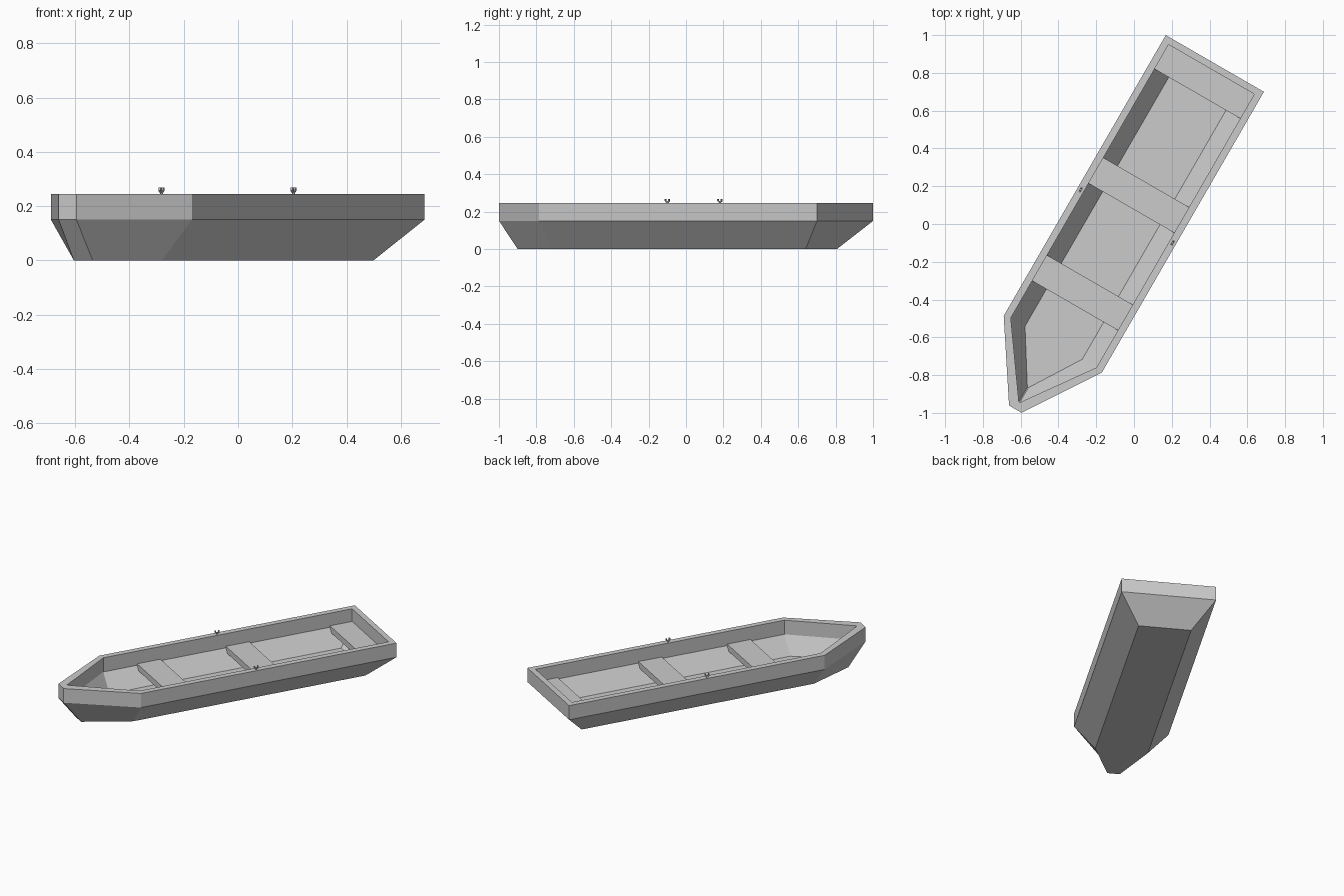
import bpy, bmesh, math
from mathutils import Matrix

if "Cube" in bpy.data.objects:
    bpy.data.objects.remove(bpy.data.objects["Cube"])

# Boat is modelled along local y (stern +y, bow -y), then turned 30 degrees
PLACE = Matrix.Translation((-0.047, 0.027, 0)) @ Matrix.Rotation(math.radians(-30), 4, 'Z')


def finish(name, bm):
    bmesh.ops.recalc_face_normals(bm, faces=bm.faces)
    me = bpy.data.meshes.new(name)
    bm.to_mesh(me)
    bm.free()
    ob = bpy.data.objects.new(name, me)
    bpy.context.collection.objects.link(ob)
    ob.matrix_world = PLACE
    return ob


def outline(bm, half, stern, shoulder, tip_half, tip, z):
    right = [(half, stern), (half, shoulder), (tip_half, tip)]
    pts = right + [(-x, y) for x, y in reversed(right)]
    return [bm.verts.new((x, y, z)) for x, y in pts]


def add_box(bm, x0, x1, y0, y1, z0, z1):
    m = Matrix.Translation(((x0 + x1) / 2, (y0 + y1) / 2, (z0 + z1) / 2)) \
        @ Matrix.Diagonal((x1 - x0, y1 - y0, z1 - z0, 1))
    bmesh.ops.create_cube(bm, size=1, matrix=m)


# Hull: outlines lofted from the keel up over the rim and down to the floor
bm = bmesh.new()
rings = [outline(bm, *r) for r in (
    (0.167, 0.804, -0.756, 0.040, -1.047, 0.0),
    (0.300, 0.950, -0.766, 0.038, -1.163, 0.15),
    (0.300, 0.950, -0.766, 0.038, -1.163, 0.245),
    (0.262, 0.914, -0.757, 0.003, -1.120, 0.245),
    (0.262, 0.914, -0.757, 0.003, -1.120, 0.15),
    (0.175, 0.800, -0.757, 0.003, -1.030, 0.04))]
for a, b in zip(rings, rings[1:]):
    for i in range(6):
        j = (i + 1) % 6
        bm.faces.new((a[i], a[j], b[j], b[i]))
bm.faces.new(rings[0])
bm.faces.new(rings[-1])
finish("hull", bm)

# Plank seats across the boat
for name, y0, y1 in (("stern_seat", 0.765, 0.914),
                     ("middle_seat", 0.066, 0.223),
                     ("bow_seat", -0.53, -0.373)):
    bm = bmesh.new()
    add_box(bm, -0.263, 0.263, y0, y1, 0.12, 0.16)
    finish(name, bm)

# Oarlocks: short post with a U-shaped fork on each rim
for side, name in ((-1, "left_oarlock"), (1, "right_oarlock")):
    bm = bmesh.new()
    x, y = side * 0.281, 0.016
    bmesh.ops.create_cone(bm, cap_ends=True, segments=8, radius1=0.006, radius2=0.006,
                          depth=0.012, matrix=Matrix.Translation((x, y, 0.248)))
    prof = [(-0.007, 0.25), (0.007, 0.25), (0.014, 0.257), (0.014, 0.268), (0.008, 0.268),
            (0.008, 0.259), (0.004, 0.256), (-0.004, 0.256), (-0.008, 0.259),
            (-0.008, 0.268), (-0.014, 0.268), (-0.014, 0.257)]
    face = bm.faces.new([bm.verts.new((x - 0.005, y + p, z)) for p, z in prof])
    ext = bmesh.ops.extrude_face_region(bm, geom=[face], use_keep_orig=True)
    bmesh.ops.translate(bm, vec=(0.01, 0, 0),
                        verts=[v for v in ext["geom"] if isinstance(v, bmesh.types.BMVert)])
    finish(name, bm)
